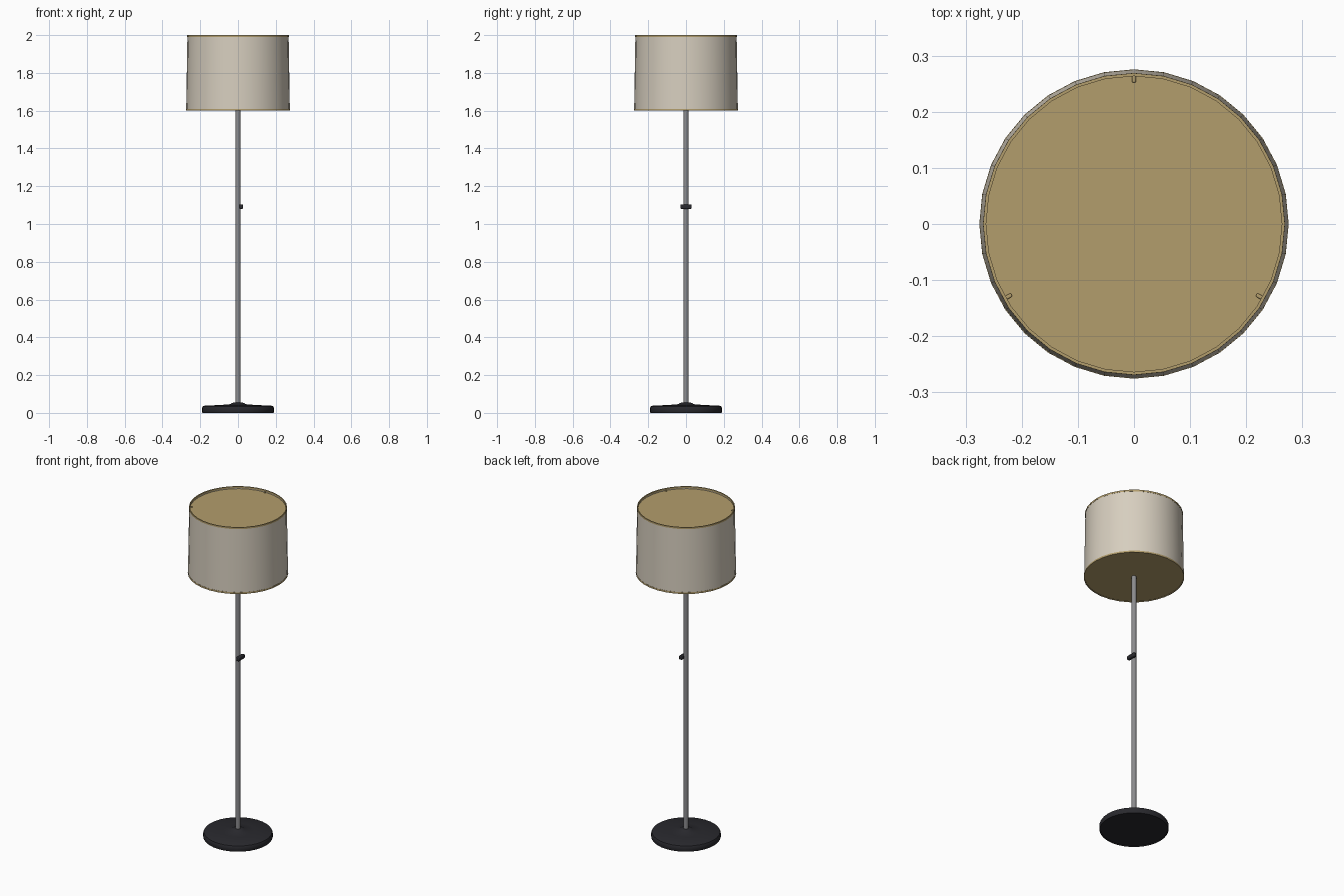
import bpy, math

if "Cube" in bpy.data.objects:
    bpy.data.objects.remove(bpy.data.objects["Cube"])


def material(name, rgb):
    m = bpy.data.materials.new(name)
    m.diffuse_color = (*rgb, 1)
    m.use_nodes = True
    m.node_tree.nodes["Principled BSDF"].inputs["Base Color"].default_value = m.diffuse_color
    return m


FABRIC = material("cream fabric", (0.68, 0.62, 0.52))
GOLD = material("gold lining", (0.45, 0.34, 0.15))
STEEL = material("brushed steel", (0.26, 0.26, 0.27))
BLACK = material("black metal", (0.022, 0.022, 0.027))


def lathe(name, profile, mat, n=32, closed=False):
    """Spin (radius, z) points around z; a zero radius makes a pole point."""
    verts, rings, faces = [], [], []
    for r, z in profile:
        start = len(verts)
        count = n if r > 0 else 1
        for i in range(count):
            a = 2 * math.pi * i / n
            verts.append((r * math.cos(a), r * math.sin(a), z))
        rings.append([start + i % count for i in range(n)])
    pairs = list(zip(rings, rings[1:]))
    if closed:
        pairs.append((rings[-1], rings[0]))
    for a, b in pairs:
        for i in range(n):
            j = (i + 1) % n
            f = list(dict.fromkeys((a[i], a[j], b[j], b[i])))
            if len(f) > 2:
                faces.append(f)
    me = bpy.data.meshes.new(name)
    me.from_pydata(verts, [], faces)
    me.materials.append(mat)
    ob = bpy.data.objects.new(name, me)
    bpy.context.collection.objects.link(ob)
    smooth(ob)
    return ob


def smooth(ob):
    bpy.ops.object.select_all(action='DESELECT')
    ob.select_set(True)
    bpy.context.view_layer.objects.active = ob
    bpy.ops.object.shade_smooth_by_angle(angle=math.radians(35))


def rounded_box(name, loc, size, bevel, mat, turn=0):
    bpy.ops.mesh.primitive_cube_add(size=1, location=loc, rotation=(0, 0, turn))
    ob = bpy.context.object
    ob.name = name
    ob.scale = size
    bpy.ops.object.transform_apply(location=False, rotation=False, scale=True)
    ob.data.materials.append(mat)
    mod = ob.modifiers.new("round", 'BEVEL')
    mod.width, mod.segments = bevel, 2
    smooth(ob)
    return ob


# Weighted base with a raised collar
lathe("base", [(0, 0.004), (0.182, 0.004), (0.182, 0), (0.188, 0), (0.191, 0.006),
               (0.191, 0.026), (0.187, 0.034), (0.178, 0.038), (0.09, 0.042),
               (0.042, 0.046), (0.03, 0.053), (0.02, 0.056), (0, 0.056)], BLACK)

# Pole up into the shade
lathe("pole", [(0, 0.05), (0.0135, 0.05), (0.0135, 1.61), (0, 1.61)], STEEL, 16)

# Dimmer switch on the side of the pole
rounded_box("switch", (0.017, 0, 1.092), (0.02, 0.06, 0.024), 0.005, BLACK)

# Drum shade: fabric wall, trims at both ends, lining discs
lathe("shade_wall", [(0.2745, 1.607), (0.2682, 1.992), (0.2645, 1.992),
                     (0.2705, 1.607)], FABRIC, closed=True)
lathe("bottom_trim", [(0.2705, 1.6), (0.2757, 1.6), (0.2755, 1.61),
                      (0.2705, 1.61)], GOLD, closed=True)
lathe("top_trim", [(0.2635, 1.99), (0.2692, 1.99), (0.269, 2.0),
                   (0.2635, 2.0)], GOLD, closed=True)
lathe("bottom_lining", [(0, 1.603), (0.272, 1.603), (0.272, 1.608), (0, 1.608)], GOLD)
lathe("top_lining", [(0, 1.981), (0.2655, 1.981), (0.2655, 1.986), (0, 1.986)], GOLD)

# Three small clips holding the top lining
for k in range(3):
    a = math.radians(90 + 120 * k)
    rounded_box("lining_clip", (0.259 * math.cos(a), 0.259 * math.sin(a), 1.988),
                (0.014, 0.007, 0.008), 0.002, GOLD, a)
